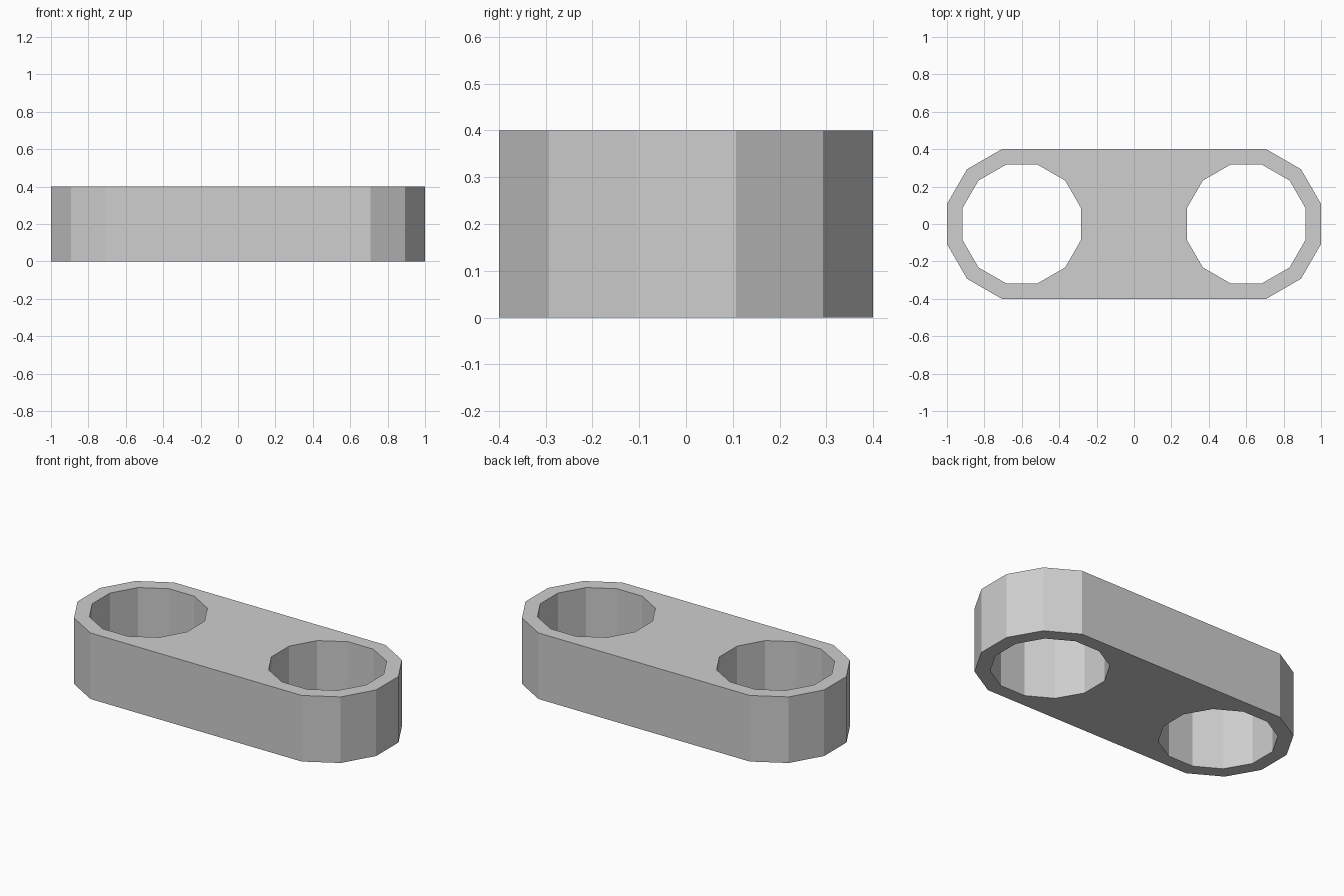
import bpy
import bmesh
import math

if "Cube" in bpy.data.objects:
    bpy.data.objects.remove(bpy.data.objects["Cube"])

HEIGHT = 0.4
CENTRE = 0.6            # x of each end's centre
OUTER = 0.4             # flat-to-centre distance of the rounded ends
HOLE = 0.317            # flat-to-centre distance of the holes


def ring(cx, apothem, start, count):
    """Points of a 12-sided polygon with flats facing the axes."""
    r = apothem / math.cos(math.radians(15))
    return [(cx + r * math.cos(math.radians(start + 30 * i)),
             r * math.sin(math.radians(start + 30 * i))) for i in range(count)]


def prism(name, points, z0, z1):
    bm = bmesh.new()
    base = bm.faces.new([bm.verts.new((x, y, z0)) for x, y in points])
    top = bmesh.ops.extrude_face_region(bm, geom=[base])["geom"]
    bmesh.ops.translate(bm, vec=(0, 0, z1 - z0),
                        verts=[v for v in top if isinstance(v, bmesh.types.BMVert)])
    bmesh.ops.recalc_face_normals(bm, faces=bm.faces)
    mesh = bpy.data.meshes.new(name)
    bm.to_mesh(mesh)
    bm.free()
    obj = bpy.data.objects.new(name, mesh)
    bpy.context.collection.objects.link(obj)
    return obj


grey = bpy.data.materials.new("light grey")
grey.diffuse_color = (0.62, 0.62, 0.62, 1)
grey.use_nodes = True
grey.node_tree.nodes["Principled BSDF"].inputs["Base Color"].default_value = grey.diffuse_color

# Link plate: two half-dodecagon ends joined by straight sides
link = prism("link_plate",
             ring(CENTRE, OUTER, -75, 6) + ring(-CENTRE, OUTER, 105, 6), 0, HEIGHT)
link.data.materials.append(grey)

# Twelve-sided through holes
for side, name in ((-1, "left_hole_cutter"), (1, "right_hole_cutter")):
    cutter = prism(name, ring(side * CENTRE, HOLE, 15, 12), -0.1, HEIGHT + 0.1)
    cutter.data.materials.append(grey)
    cutter.hide_render = True
    cutter.hide_set(True)
    cut = link.modifiers.new(name, 'BOOLEAN')
    cut.operation = 'DIFFERENCE'
    cut.solver = 'EXACT'
    cut.object = cutter
